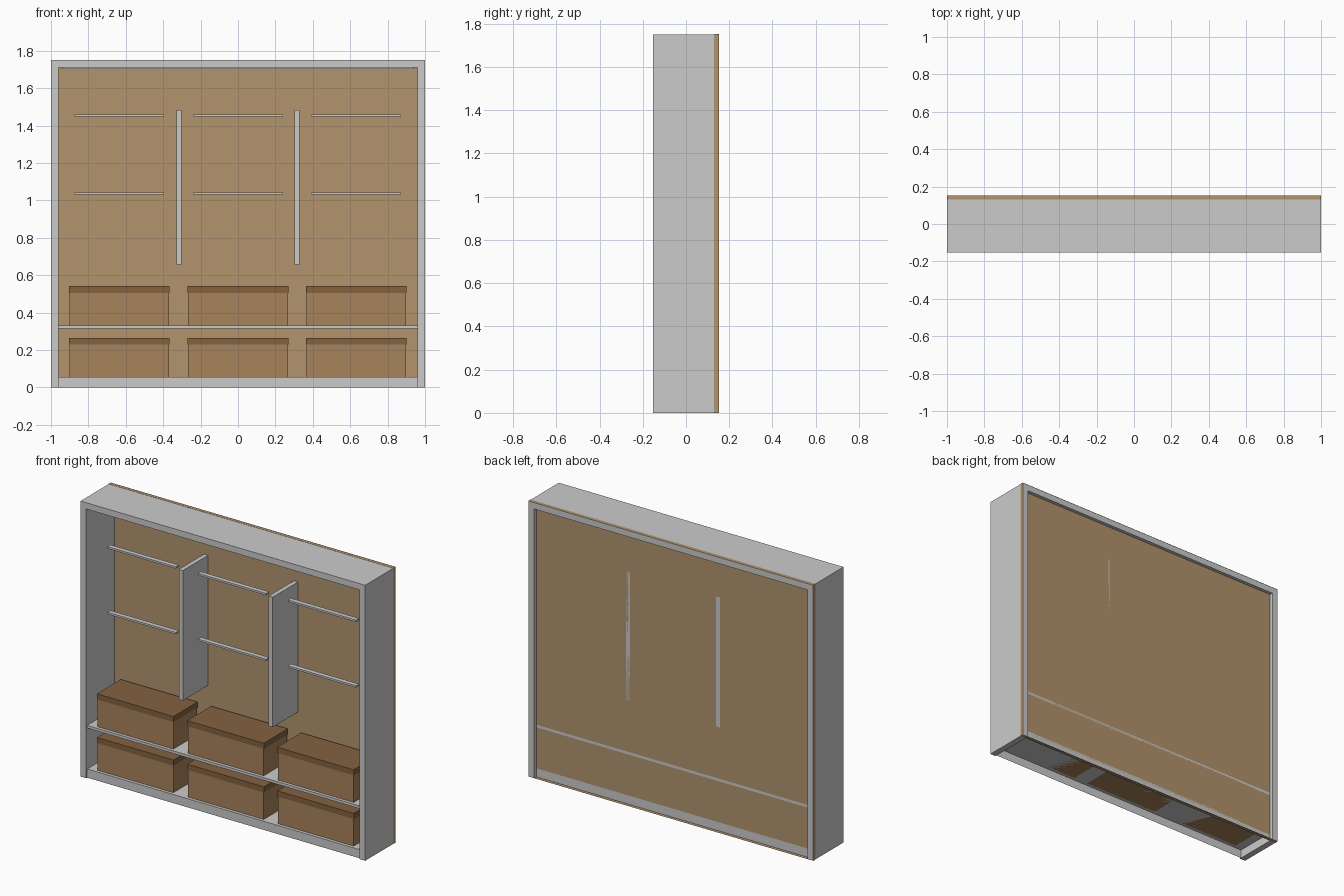
import bpy, bmesh
from mathutils import Vector

default = bpy.data.objects.get("Cube")
if default:
    bpy.data.objects.remove(default, do_unlink=True)


def srgb(r, g, b):
    return tuple((c / 255) ** 2.2 for c in (r, g, b)) + (1.0,)


def material(name, color):
    mat = bpy.data.materials.new(name)
    mat.use_nodes = True
    mat.diffuse_color = color
    bsdf = next(n for n in mat.node_tree.nodes if n.type == 'BSDF_PRINCIPLED')
    bsdf.inputs["Base Color"].default_value = color
    return mat


def box(name, x, y, z, mat=None, open_side=None):
    """Box from (min, max) ranges; open_side drops the face with that normal."""
    bm = bmesh.new()
    bmesh.ops.create_cube(bm, size=1)
    if open_side:
        bm.normal_update()
        faces = [f for f in bm.faces if f.normal.dot(Vector(open_side)) > 0.9]
        bmesh.ops.delete(bm, geom=faces, context='FACES')
    for v in bm.verts:
        v.co = [(lo + hi) / 2 + c * (hi - lo) for c, (lo, hi) in zip(v.co, (x, y, z))]
    mesh = bpy.data.meshes.new(name)
    bm.to_mesh(mesh)
    bm.free()
    obj = bpy.data.objects.new(name, mesh)
    bpy.context.collection.objects.link(obj)
    if mat:
        mesh.materials.append(mat)
    return obj


panel_wood = material("panel_wood", srgb(176, 146, 109))
box_wood = material("box_wood", srgb(165, 130, 91))
lid_wood = material("lid_wood", srgb(130, 98, 66))

W, H, D = 1.0, 1.75, 0.152
INNER = 0.96
BACK = 0.13
FRONT = -0.142
EDGE = 0.001

# Outer frame
for side, s in (("right", -1), ("left", 1)):
    box(f"{side}_side_panel", sorted((s * INNER, s * W)), (-D, D), (0, H))
box("top_panel", (-INNER, INNER), (-D, D), (1.71, H))
box("top_rail", (-0.94, 0.94), (-0.02, 0.02), (1.702, 1.71))

# Hollow base and middle shelf
box("base", (-INNER, INNER), (FRONT, BACK), (0, 0.055), open_side=(0, 0, -1))
box("middle_shelf", (-INNER, INNER), (FRONT, BACK), (0.315, 0.332))

# Back panel, a shallow tray open to the rear
box("back_panel", (-W - EDGE, W + EDGE), (BACK, D), (0, H + EDGE),
    panel_wood, open_side=(0, 1, 0))

# Upright dividers
for side, x in (("right", -0.316), ("left", 0.316)):
    box(f"{side}_divider", (x - 0.014, x + 0.014), (-0.123, BACK), (0.658, 1.484))

# Hanging rails and storage boxes, one column per bay
for bay, x in (("right", -0.635), ("middle", 0), ("left", 0.632)):
    for level, z in (("upper", 1.453), ("lower", 1.036)):
        box(f"{bay}_{level}_hanging_rail", (x - 0.24, x + 0.24),
            (-0.06, -0.03), (z - 0.006, z + 0.006))
    for level, z in (("upper", 0.332), ("lower", 0.055)):
        box(f"{bay}_{level}_storage_box", (x - 0.266, x + 0.266),
            (-0.122, 0.112), (z, z + 0.173), box_wood)
        box(f"{bay}_{level}_box_lid", (x - 0.269, x + 0.269),
            (-0.125, 0.115), (z + 0.173, z + 0.209), lid_wood)
